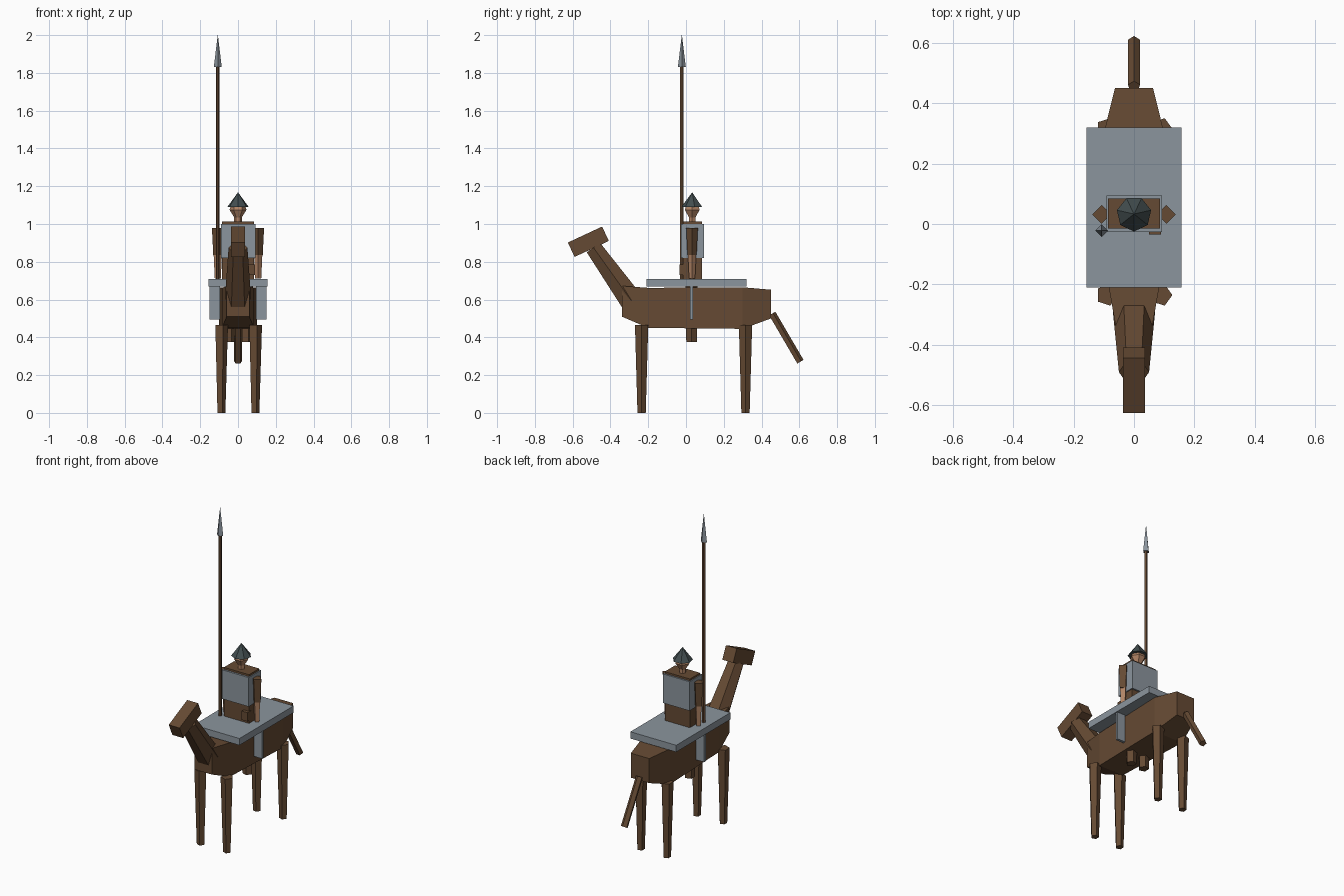
import bpy, bmesh, math
from mathutils import Vector, Matrix

cube = bpy.data.objects.get("Cube")
if cube:
    bpy.data.objects.remove(cube, do_unlink=True)


def material(name, r, g, b):
    m = bpy.data.materials.new(name)
    m.use_nodes = True
    m.diffuse_color = (r, g, b, 1)
    bsdf = next(n for n in m.node_tree.nodes if n.type == 'BSDF_PRINCIPLED')
    bsdf.inputs["Base Color"].default_value = (r, g, b, 1)
    return m


BROWN = material("brown", 0.13, 0.068, 0.033)
GREY = material("steel grey", 0.26, 0.30, 0.34)
SKIN = material("skin", 0.44, 0.23, 0.13)
SLATE = material("dark slate", 0.055, 0.075, 0.078)


def loft(name, rings, mat):
    """Join matching rings of points into one capped solid."""
    bm = bmesh.new()
    loops = [[bm.verts.new(p) for p in ring] for ring in rings]
    for a, b in zip(loops, loops[1:]):
        for i in range(len(a)):
            j = (i + 1) % len(a)
            bm.faces.new((a[i], a[j], b[j], b[i]))
    bm.faces.new(loops[0])
    bm.faces.new(loops[-1])
    bmesh.ops.remove_doubles(bm, verts=bm.verts, dist=0.0001)
    bmesh.ops.recalc_face_normals(bm, faces=bm.faces)
    mesh = bpy.data.meshes.new(name)
    bm.to_mesh(mesh)
    bm.free()
    obj = bpy.data.objects.new(name, mesh)
    bpy.context.collection.objects.link(obj)
    mesh.materials.append(mat)
    return obj


def spindle(name, stations, n, mat, phase=0):
    """Straight n-sided part through (point, radius) stations."""
    d = (Vector(stations[-1][0]) - Vector(stations[0][0])).normalized()
    u = Vector((1, 0, 0))
    v = d.cross(u)
    angles = [math.radians(phase) + math.tau * k / n for k in range(n)]
    rings = [[Vector(p) + r * (u * math.cos(a) + v * math.sin(a)) for a in angles]
             for p, r in stations]
    return loft(name, rings, mat)


def box(name, x, y, z, mat):
    rings = [[(x[0], y[0], h), (x[1], y[0], h), (x[1], y[1], h), (x[0], y[1], h)] for h in z]
    return loft(name, rings, mat)


# Mount: tapered body, neck, tilted head, tail
sections = [(-0.34, 0.06, 0.51, 0.672), (-0.2, 0.085, 0.45, 0.662),
            (0.3, 0.1, 0.445, 0.665), (0.45, 0.063, 0.50, 0.652)]
loft("mount_body", [[(-w, y, lo), (w, y, lo), (w, y, hi), (-w, y, hi)]
                    for y, w, lo, hi in sections], BROWN)
spindle("mount_neck", [((0, -0.29, 0.595), 0.07), ((0, -0.49, 0.875), 0.05)], 6, BROWN)
head = box("mount_head", (-0.037, 0.037), (-0.1, 0.1), (-0.042, 0.042), BROWN)
head.data.transform(Matrix.Translation((0, -0.517, 0.906))
                    @ Matrix.Rotation(math.radians(25), 4, 'X'))
spindle("mount_tail", [((0, 0.455, 0.525), 0.021), ((0, 0.604, 0.27), 0.021)], 5, BROWN, -90)

# Blanket
box("blanket", (-0.157, 0.157), (-0.21, 0.32), (0.668, 0.71), GREY)

for s, side in ((-1, "right"), (1, "left")):
    # Mount legs
    for end, y in (("front", -0.235), ("back", 0.315)):
        spindle(f"mount_{end}_{side}_leg",
                [((s * 0.09, y, 0), 0.023), ((s * 0.09, y, 0.465), 0.037)], 5, BROWN)
    # Hanging side panel
    box(f"{side}_hanging_panel", sorted((s * 0.095, s * 0.15)), (0.02, 0.036),
        (0.495, 0.69), GREY)
    # Rider leg and arm
    spindle(f"rider_{side}_leg",
            [((s * 0.045, 0.03, 0.375), 0.03), ((s * 0.045, 0.03, 0.76), 0.035)], 5, BROWN)
    arm = s * 0.107
    spindle(f"rider_{side}_sleeve",
            [((arm, 0.032, 0.835), 0.024), ((arm, 0.032, 0.98), 0.031)], 4, BROWN)
    spindle(f"rider_{side}_forearm",
            [((arm, 0.032, 0.712), 0.016), ((arm, 0.032, 0.84), 0.022)], 4, SKIN)

# Rider torso, vest and pouch
box("rider_torso", (-0.086, 0.086), (-0.015, 0.085), (0.71, 1.012), BROWN)
box("rider_vest", (-0.091, 0.092), (-0.027, 0.095), (0.82, 1.0), GREY)
box("pouch", (0.05, 0.09), (-0.035, 0.0), (0.73, 0.785), BROWN)

# Rider neck, head and helmet
spindle("rider_neck", [((0, 0.033, 1.0), 0.02), ((0, 0.033, 1.05), 0.02)], 6, SKIN)
spindle("rider_head", [((0, 0.033, 1.032), 0.018), ((0, 0.033, 1.075), 0.045),
                       ((0, 0.033, 1.105), 0.035)], 6, SKIN)
spindle("helmet", [((0, 0.033, 1.09), 0.058), ((0, 0.033, 1.167), 0.0005)], 7, SLATE, -90)

# Spear
spindle("spear_shaft", [((-0.107, -0.022, 0.69), 0.01), ((-0.107, -0.022, 1.84), 0.01)], 6, BROWN)
spindle("spear_tip", [((-0.107, -0.022, 1.83), 0.021), ((-0.107, -0.022, 2.0), 0.0005)], 4, GREY)
